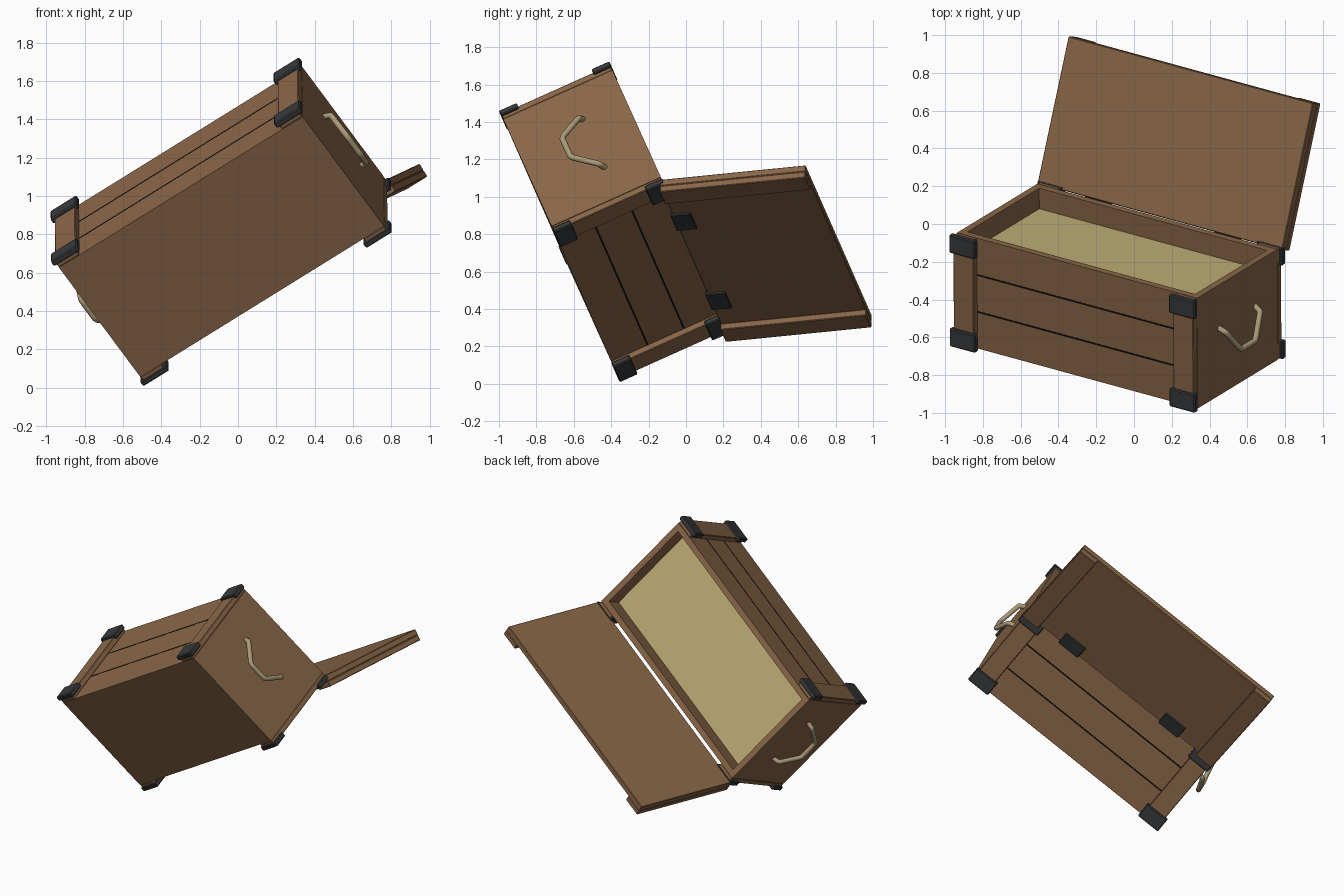
import bpy, bmesh, math
from mathutils import Matrix, Vector

cube = bpy.data.objects.get("Cube")
if cube:
    bpy.data.objects.remove(cube, do_unlink=True)


def material(name, rgb):
    m = bpy.data.materials.new(name)
    m.use_nodes = True
    m.diffuse_color = (*rgb, 1)
    m.node_tree.nodes["Principled BSDF"].inputs["Base Color"].default_value = (*rgb, 1)
    return m


WOOD = material("brown wood", (0.252, 0.134, 0.064))
METAL = material("dark iron", (0.038, 0.041, 0.043))
GAP = material("gap black", (0.005, 0.005, 0.005))
STRAW = material("straw", (0.53, 0.425, 0.18))
ROPE = material("rope", (0.40, 0.33, 0.19))

# Tilted chest frame: x along the length, y to the back, z up the walls
along = Vector((0.828, -0.226, 0.513)).normalized()
up = Vector((-0.006, 0.913, 0.409))
up = (up - along * up.dot(along)).normalized()
back = up.cross(along)
CHEST = Matrix((along, back, up)).transposed().to_4x4()
CHEST.translation = (-0.934, -0.63, 0.627)

LENGTH, DEPTH, HEIGHT, WALL = 1.535, 0.757, 0.64, 0.04
POST_W, POST_T = 0.13, 0.038
GAP_W = 0.01
OPEN = math.radians(22)


def box(name, lo, hi, mat, frame=CHEST, bevel=0.0):
    lo, hi = Vector(lo), Vector(hi)
    bm = bmesh.new()
    bmesh.ops.create_cube(bm, size=1)
    bmesh.ops.scale(bm, vec=hi - lo, verts=bm.verts)
    bmesh.ops.translate(bm, vec=(lo + hi) / 2, verts=bm.verts)
    if bevel:
        bmesh.ops.bevel(bm, geom=bm.edges[:], offset=bevel, segments=1, affect='EDGES')
    me = bpy.data.meshes.new(name)
    bm.to_mesh(me)
    bm.free()
    me.materials.append(mat)
    ob = bpy.data.objects.new(name, me)
    ob.matrix_world = frame
    bpy.context.collection.objects.link(ob)


# Floor, contents and end walls
box("floor", (0, 0, 0), (LENGTH, DEPTH, WALL), WOOD)
box("straw_fill", (WALL, WALL, WALL), (LENGTH - WALL, DEPTH - WALL, HEIGHT - 0.12), STRAW)
for side, x in (("right", 0), ("left", LENGTH - WALL)):
    box(side + "_end_wall", (x, 0, 0), (x + WALL, DEPTH, HEIGHT), WOOD)

# Front and back: planks, dark gaps, corner posts and iron caps
pitch = HEIGHT / 3
for side, y, outer, sign in (("front", 0, 0, -1), ("back", DEPTH - WALL, DEPTH, 1)):
    for i in range(3):
        z0 = i * pitch + (GAP_W / 2 if i else 0)
        z1 = (i + 1) * pitch - (GAP_W / 2 if i < 2 else 0)
        box(side + "_plank", (0, y, z0), (LENGTH, y + WALL, z1), WOOD)
        if i:
            box(side + "_plank_gap", (0.01, y - 0.001, z0 - GAP_W),
                (LENGTH - 0.01, y + WALL + 0.001, z0), GAP)
    face = outer + sign * POST_T
    post_y = sorted((outer, face))
    cap_y = sorted((face - sign * 0.018, face + sign * 0.015))
    for x in (0, LENGTH - POST_W):
        box(side + "_post", (x, post_y[0], 0), (x + POST_W, post_y[1], HEIGHT), WOOD, bevel=0.004)
        for z in (-0.004, HEIGHT - 0.101):
            box(side + "_corner_cap", (x - 0.017, cap_y[0], z),
                (x + POST_W + 0.017, cap_y[1], z + 0.105), METAL, bevel=0.006)

# Open lid: y runs outward through its thickness, z away from the hinge
LID_L, LID_D, LID_T = LENGTH + 0.03, 0.8, 0.04
LID = (CHEST @ Matrix.Translation((-0.015, 0.78, HEIGHT - 0.01))
       @ Matrix.Rotation(-OPEN, 4, 'X'))
box("lid_panel", (0, 0, 0), (LID_L, LID_T, LID_D), WOOD, LID, 0.004)
for x in (0, LID_L - POST_W):
    box("lid_batten", (x, LID_T, 0), (x + POST_W, LID_T + POST_T, LID_D), WOOD, LID, 0.004)

# Hinge plates on the outside of the lid
for x in (0.37, LID_L - 0.37):
    box("hinge", (x - 0.08, LID_T - 0.02, -0.01), (x + 0.08, LID_T + 0.013, 0.1), METAL, LID, 0.004)

# Sagging rope handles on both ends
for side, x, out in (("right", 0, -1), ("left", LENGTH, 1)):
    cu = bpy.data.curves.new(side + "_rope_handle", 'CURVE')
    cu.dimensions = '3D'
    cu.bevel_depth = 0.016
    cu.bevel_resolution = 3
    cu.resolution_u = 8
    cu.use_fill_caps = True
    sp = cu.splines.new('NURBS')
    sp.use_endpoint_u = True
    sp.order_u = 4
    path = [(-0.01, -1, 0), (0.035, -0.95, -0.02), (0.068, -0.4, -0.145),
            (0.068, 0.4, -0.145), (0.035, 0.95, -0.02), (-0.01, 1, 0)]
    sp.points.add(len(path) - 1)
    for p, (o, d, h) in zip(sp.points, path):
        p.co = (x + out * o, DEPTH / 2 + 0.172 * d, 0.39 + h, 1)
    cu.materials.append(ROPE)
    ob = bpy.data.objects.new(side + "_rope_handle", cu)
    ob.matrix_world = CHEST
    bpy.context.collection.objects.link(ob)
